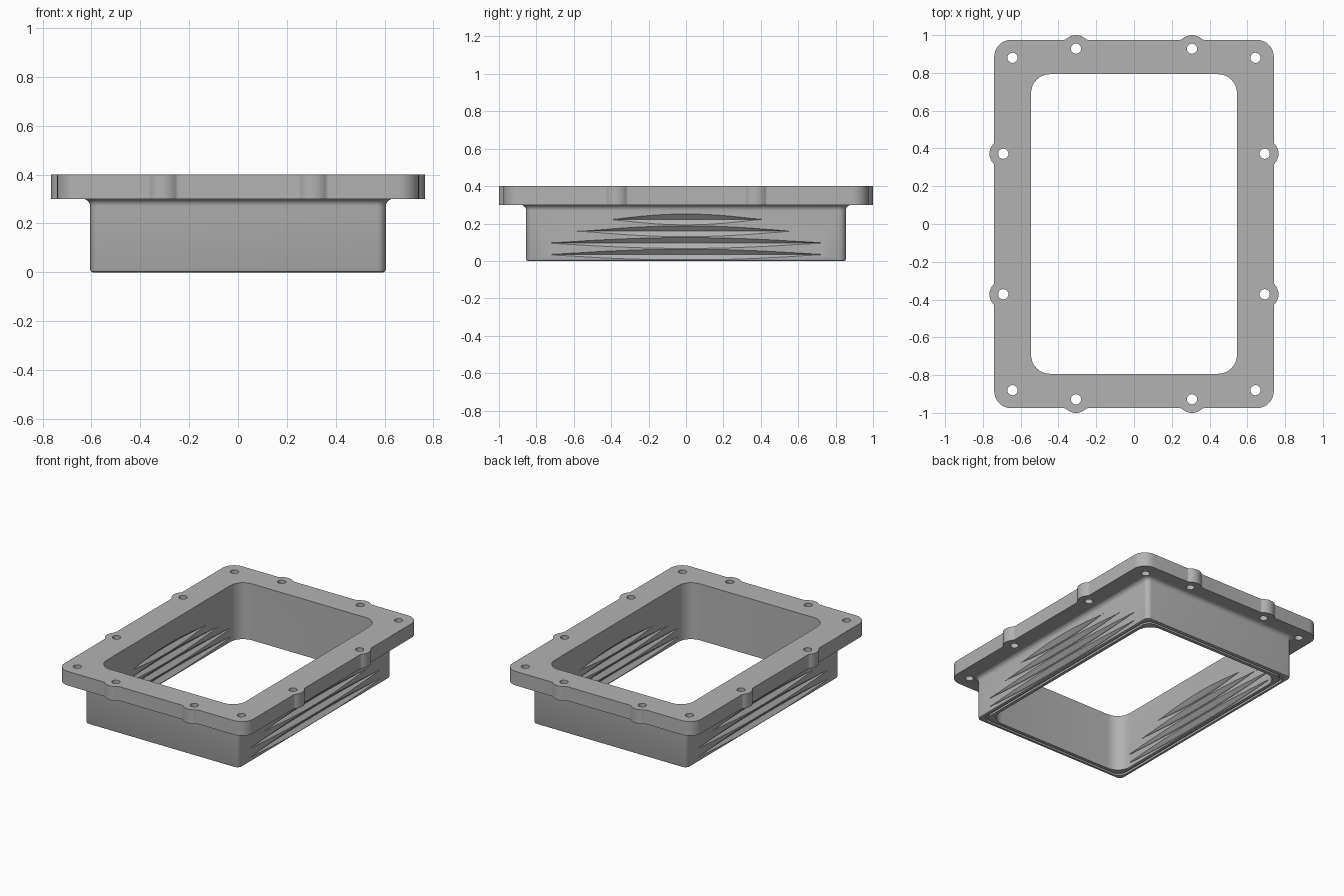
import bpy, bmesh
from math import sin, cos, pi, atan2, sqrt, radians
from mathutils import Vector

cube = bpy.data.objects.get("Cube")
if cube:
    bpy.data.objects.remove(cube, do_unlink=True)

grey = bpy.data.materials.new("plain_grey")
grey.use_nodes = True
colour = (0.45, 0.45, 0.45, 1)
grey.diffuse_color = colour
grey.node_tree.nodes["Principled BSDF"].inputs["Base Color"].default_value = colour


def arc(cx, cy, r, a0, a1, n=8):
    angles = [a0 + (a1 - a0) * i / n for i in range(n + 1)]
    return [(cx + r * cos(a), cy + r * sin(a)) for a in angles]


def rounded(hx, hy, r):
    pts = []
    for k, (sx, sy) in enumerate([(1, 1), (-1, 1), (-1, -1), (1, -1)]):
        pts += arc(sx * (hx - r), sy * (hy - r), r, k * pi / 2, (k + 1) * pi / 2)
    return pts


def skin(name, rings, closed=False):
    """Skin rings of 3D points; cap the ends or close the loop."""
    bm = bmesh.new()
    loops = [[bm.verts.new(p) for p in ring] for ring in rings]
    pairs = list(zip(loops, loops[1:]))
    if closed:
        pairs.append((loops[-1], loops[0]))
    else:
        bm.faces.new(loops[0])
        bm.faces.new(loops[-1])
    for a, b in pairs:
        for i in range(len(a)):
            j = (i + 1) % len(a)
            bm.faces.new((a[i], a[j], b[j], b[i]))
    bmesh.ops.recalc_face_normals(bm, faces=bm.faces)
    mesh = bpy.data.meshes.new(name)
    bm.to_mesh(mesh)
    bm.free()
    mesh.materials.append(grey)
    ob = bpy.data.objects.new(name, mesh)
    bpy.context.collection.objects.link(ob)
    return ob


def loft(name, layers, closed=False):
    return skin(name, [[(x, y, z) for x, y in pts] for pts, z in layers], closed)


def combine(target, other, operation):
    mod = target.modifiers.new(operation, 'BOOLEAN')
    mod.operation = operation
    mod.solver = 'EXACT'
    mod.object = other
    bpy.context.view_layer.objects.active = target
    bpy.ops.object.modifier_apply(modifier=mod.name)
    bpy.data.objects.remove(other, do_unlink=True)


# Flange outline with rounded corners and filleted screw ears
HX, HY, CORNER = 0.74, 0.975, 0.09
EAR_R, EAR_D, FILLET = 0.075, 0.05, 0.02
EAR_X, EAR_Y = 0.307, 0.372


def ear(c):
    dx = sqrt((EAR_R + FILLET) ** 2 - (EAR_D + FILLET) ** 2)
    a = atan2(EAR_D + FILLET, dx)
    return (arc(c - dx, FILLET, FILLET, -pi / 2, -a, 4)
            + arc(c, -EAR_D, EAR_R, pi - a, a, 16)[1:-1]
            + arc(c + dx, FILLET, FILLET, pi + a, 1.5 * pi, 4))


outline = []
for k in range(4):
    normal = Vector((round(cos(k * pi / 2)), round(sin(k * pi / 2))))
    along = Vector((-normal.y, normal.x))
    offset, half, pos = (HX, HY, EAR_Y) if k % 2 == 0 else (HY, HX, EAR_X)
    for c in (-pos, pos):
        outline += [tuple(normal * (offset + v) + along * s) for s, v in ear(c)]
    centre = normal * (offset - CORNER) + along * (half - CORNER)
    outline += arc(centre.x, centre.y, CORNER, k * pi / 2, (k + 1) * pi / 2)

frame = loft("flanged_frame", [(outline, 0.3), (outline, 0.4)])

# Sleeve below the flange, with rounded lower edge and filleted top
BX, BY, BR = 0.605, 0.855, 0.035
profile = [(-0.01, 0), (-0.003, 0.003), (0, 0.01)]
profile += [(0.03 - x, 0.27 + z) for x, z in arc(0, 0, 0.03, 0, pi / 2, 6)]
profile.append((0.03, 0.35))
sleeve = loft("sleeve", [(rounded(BX + o, BY + o, BR + o), z) for o, z in profile])
combine(frame, sleeve, 'UNION')

# Central opening
IX, IY = 0.545, 0.793
opening = rounded(IX, IY, 0.1)
combine(frame, loft("opening_cutter", [(opening, -0.1), (opening, 0.5)]), 'DIFFERENCE')

# Seal groove in the lower rim
outer, inner = rounded(0.583, 0.832, 0.07), rounded(0.567, 0.816, 0.06)
groove = loft("groove_cutter",
              [(outer, -0.02), (outer, 0.014), (inner, 0.014), (inner, -0.02)], True)
combine(frame, groove, 'DIFFERENCE')

# Screw holes: corners, long sides, short sides
for hx, hy in [(0.643, 0.88), (0.692, EAR_Y), (EAR_X, 0.928)]:
    for sx in (-1, 1):
        for sy in (-1, 1):
            ring = arc(sx * hx, sy * hy, 0.027, 0, 2 * pi, 24)[:-1]
            combine(frame, loft("screw_cutter", [(ring, 0.2), (ring, 0.5)]), 'DIFFERENCE')


# Lens-shaped V grooves on both faces of the long walls
def v_groove(face_x, inward, z, length, limit):
    depth, height, over, steps = 0.025, 0.029, 0.01, 24
    end = min(limit, length * 0.99)
    rings = []
    for i in range(steps + 1):
        y = -end + 2 * end * i / steps
        f = 1 - (y / length) ** 2
        h = height * f * (1 + over / depth)
        x = face_x - inward * over
        rings.append([(x, y, z + h), (face_x + inward * depth * f, y, z), (x, y, z - h)])
    return skin("groove_cutter", rings)


for z, length in [(0.222, 0.42), (0.159, 0.59), (0.096, 0.78), (0.034, 0.78)]:
    for side in (-1, 1):
        combine(frame, v_groove(side * BX, -side, z, length, 0.72), 'DIFFERENCE')
        combine(frame, v_groove(side * IX, side, z, length, 0.69), 'DIFFERENCE')

# Smooth rounded corners, keep real edges sharp
bpy.ops.object.select_all(action='DESELECT')
frame.select_set(True)
bpy.context.view_layer.objects.active = frame
bpy.ops.object.shade_smooth_by_angle(angle=radians(30))
